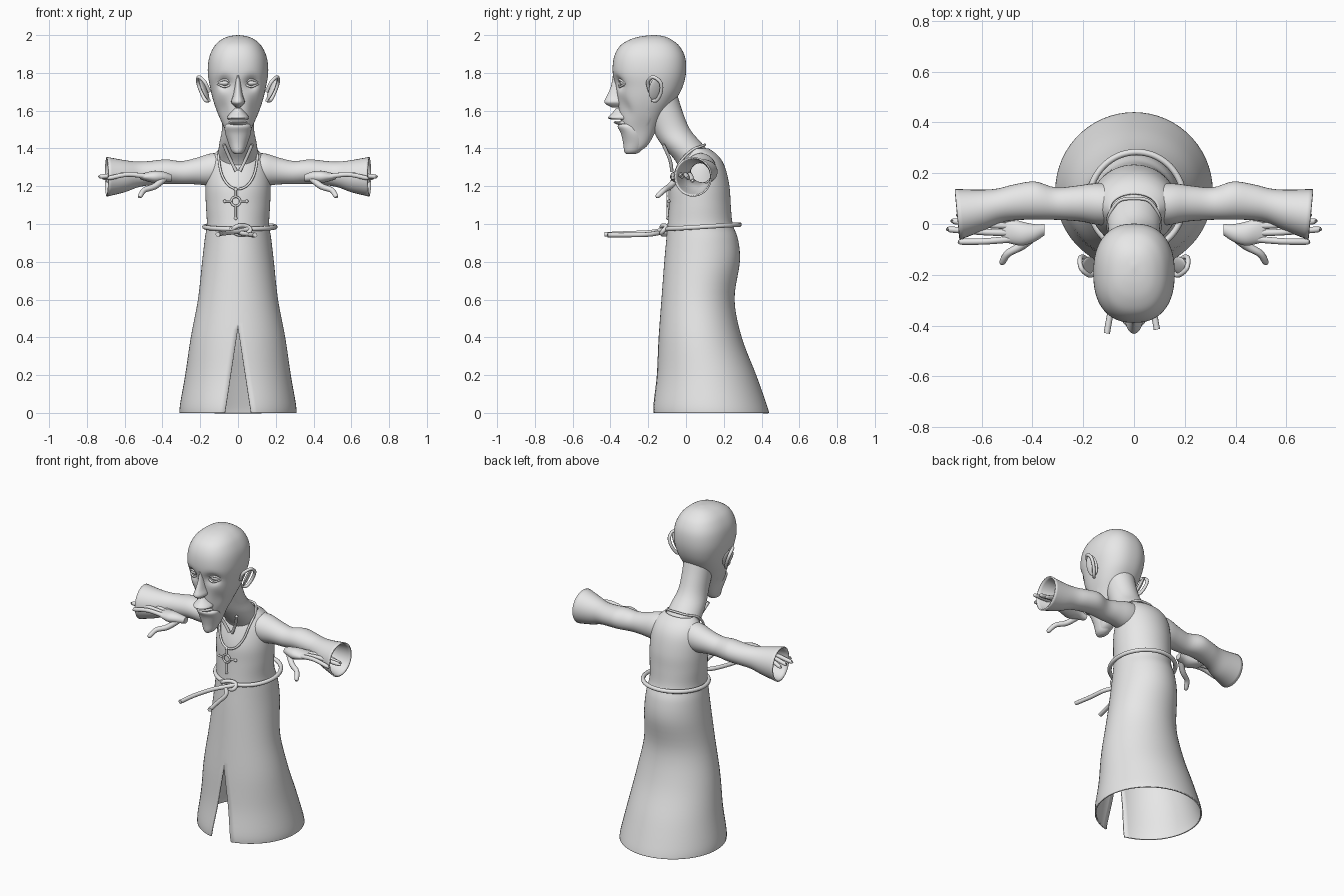
import bpy, bmesh, math
from math import sin, cos, pi, exp
from mathutils import Vector

if "Cube" in bpy.data.objects:
    bpy.data.objects.remove(bpy.data.objects["Cube"])

grey = bpy.data.materials.new("plain_grey")
grey.diffuse_color = (0.8, 0.8, 0.8, 1)
grey.use_nodes = True
grey.node_tree.nodes["Principled BSDF"].inputs["Base Color"].default_value = grey.diffuse_color


def smooth(keys, n=4, closed=False):
    """Catmull-Rom interpolation of key tuples."""
    out, m = [], len(keys)
    for i in range(m if closed else m - 1):
        pick = (lambda j: keys[j % m]) if closed else (lambda j: keys[min(max(j, 0), m - 1)])
        a, b, c, d = (pick(i + k) for k in (-1, 0, 1, 2))
        for s in range(n):
            t = s / n
            out.append(tuple(0.5 * (2 * q + (r - p) * t + (2 * p - 5 * q + 4 * r - u) * t * t
                                    + (3 * q - p - 3 * r + u) * t ** 3)
                             for p, q, r, u in zip(a, b, c, d)))
    return out if closed else out + [tuple(keys[-1])]


def finish(ob, angle=50):
    ob.data.materials.clear()
    ob.data.materials.append(grey)
    bpy.ops.object.select_all(action='DESELECT')
    ob.select_set(True)
    bpy.context.view_layer.objects.active = ob
    bpy.ops.object.shade_smooth_by_angle(angle=math.radians(angle))
    return ob


def loft(name, rings, closed=True, caps=(True, True), thick=0):
    """Skin a list of equal-length point rings."""
    bm = bmesh.new()
    rows = [[bm.verts.new(p) for p in r] for r in rings]
    n = len(rows[0])
    for a, b in zip(rows, rows[1:]):
        for i in range(n if closed else n - 1):
            j = (i + 1) % n
            bm.faces.new((a[i], a[j], b[j], b[i]))
    for on, row in zip(caps, (rows[0], rows[-1])):
        if on:
            bm.faces.new(row)
    bmesh.ops.remove_doubles(bm, verts=bm.verts, dist=0.0003)
    bmesh.ops.recalc_face_normals(bm, faces=bm.faces)
    me = bpy.data.meshes.new(name)
    bm.to_mesh(me)
    bm.free()
    ob = bpy.data.objects.new(name, me)
    bpy.context.collection.objects.link(ob)
    if thick:
        mod = ob.modifiers.new("thickness", 'SOLIDIFY')
        mod.thickness, mod.offset = thick, -1
    return finish(ob)


def power(v, e):
    return math.copysign(abs(v) ** e, v)


def level(z, hw, yf, yb, n=40, e=1.0, gap=0.0):
    """Horizontal ring from its half width, front y and back y."""
    out = []
    for i in range(n + (1 if gap is None or gap else 0)):
        a = -pi / 2 + 2 * pi * i / n
        out.append((hw * power(cos(a), e), (yf + yb) / 2 + (yb - yf) / 2 * power(sin(a), e), z))
    return out


def stack(name, keys, n=40, e=1.0, sub=4, **kw):
    return loft(name, [level(*k, n=n, e=e) for k in smooth(keys, sub)], **kw)


def tube(name, pts, r, closed=False, sub=5):
    """Round cord; points may carry a fourth value, a radius factor."""
    cu = bpy.data.curves.new(name, 'CURVE')
    cu.dimensions, cu.bevel_depth, cu.bevel_resolution = '3D', r, 3
    cu.use_fill_caps = True
    pts = smooth([tuple(p) if len(p) == 4 else (*p, 1) for p in pts], sub, closed)
    sp = cu.splines.new('POLY')
    sp.points.add(len(pts) - 1)
    for q, p in zip(sp.points, pts):
        q.co, q.radius = (*p[:3], 1), p[3]
    sp.use_cyclic_u = closed
    ob = bpy.data.objects.new(name, cu)
    bpy.context.collection.objects.link(ob)
    bpy.ops.object.select_all(action='DESELECT')
    ob.select_set(True)
    bpy.context.view_layer.objects.active = ob
    bpy.ops.object.convert(target='MESH')
    return finish(bpy.context.object)


def ball(name, loc, size, rot=(0, 0, 0)):
    bpy.ops.mesh.primitive_uv_sphere_add(segments=20, ring_count=12, location=loc, rotation=rot)
    ob = bpy.context.object
    ob.name, ob.scale = name, size
    return finish(ob)


# Robe: open shell with a tapering slit at the front hem
robe_keys = [(0, .31, -.18, .44), (.05, .306, -.178, .425), (.2, .28, -.157, .372),
             (.4, .25, -.145, .295), (.6, .212, -.13, .257), (.8, .19, -.115, .285),
             (.92, .176, -.104, .275), (1.0, .165, -.097, .247), (1.1, .17, -.09, .237),
             (1.2, .172, -.083, .23), (1.3, .162, -.05, .207), (1.36, .135, -.02, .172),
             (1.4, .095, 0, .12)]
rings = []
for z, hw, yf, yb in smooth(robe_keys, 5):
    gap = math.asin(min(1, max(0, .07 * (1 - z / .45)) / hw))
    ring = []
    for i in range(57):
        a = -pi / 2 + gap + (2 * pi - 2 * gap) * i / 56
        ring.append((hw * cos(a), (yf + yb) / 2 + (yb - yf) / 2 * sin(a), z))
    rings.append(ring)
loft("robe", rings, closed=False, caps=(False, False), thick=.008)

# Neck leaning forward
stack("neck", [(1.28, .09, -.03, .14), (1.34, .105, -.06, .15), (1.42, .1, -.13, .09),
               (1.5, .085, -.175, .022), (1.6, .085, -.21, -.02), (1.7, .09, -.22, -.05)])

# Head with pressed-in eye sockets and hollow cheeks
head_keys = [(1.37, .012, -.315, -.275), (1.385, .03, -.322, -.245), (1.42, .045, -.325, -.2),
             (1.5, .07, -.335, -.155), (1.58, .105, -.352, -.11), (1.65, .13, -.36, -.06),
             (1.72, .147, -.37, -.02), (1.8, .16, -.388, 0), (1.88, .153, -.382, -.004),
             (1.94, .126, -.352, -.033), (1.975, .09, -.3, -.075), (1.993, .05, -.24, -.115),
             (2.0, .006, -.175, -.16)]
rings = []
for k in smooth(head_keys, 5):
    ring = []
    for x, y, z in level(*k, n=72, e=.85):
        if y < -.2:
            y += .035 * exp(-((abs(x) - .072) / .032) ** 2 - ((z - 1.745) / .03) ** 2)
            y += .02 * exp(-((abs(x) - .085) / .03) ** 2 - ((z - 1.6) / .06) ** 2)
        ring.append((x, y, z))
    rings.append(ring)
loft("head", rings)

# Nose, lips and beard
stack("nose", [(1.79, .014, -.387, -.3), (1.73, .018, -.397, -.3), (1.68, .026, -.418, -.3),
               (1.65, .036, -.432, -.3), (1.635, .03, -.425, -.3), (1.618, .012, -.395, -.3)], n=20)
stack("upper_lip", [(1.615, .02, -.37, -.27), (1.59, .04, -.388, -.27), (1.57, .055, -.408, -.27),
                    (1.56, .056, -.412, -.27), (1.552, .05, -.39, -.27)], n=28)
stack("lower_lip", [(1.545, .045, -.372, -.25), (1.538, .052, -.385, -.25),
                    (1.525, .05, -.36, -.25)], n=28)
stack("beard", [(1.53, .06, -.352, -.25), (1.515, .07, -.362, -.24), (1.48, .068, -.345, -.22),
                (1.43, .052, -.333, -.21), (1.385, .034, -.327, -.24), (1.37, .014, -.315, -.27)], n=28)

for s, side in ((1, "left"), (-1, "right")):
    # Eyes with lids
    ball(side + "_eye", (s * .07, -.325, 1.747), (.036, .025, .017))
    for dz, part in ((.019, "upper"), (-.019, "lower")):
        tube(f"{side}_{part}_eyelid", [(s * .03, -.347, 1.745), (s * .07, -.352, 1.745 + dz),
                                       (s * .112, -.318, 1.745)], .006)
    # Ears: flared shell, rim and lobe
    ball(side + "_ear", (s * .18, -.163, 1.715), (.011, .036, .064), (0, s * .4, s * .35))
    tube(side + "_ear_rim", [(s * .152, -.19, 1.70), (s * .175, -.202, 1.75), (s * .207, -.175, 1.778),
                             (s * .212, -.135, 1.75), (s * .195, -.132, 1.70),
                             (s * .172, -.155, 1.655), (s * .152, -.178, 1.655)], .0095)

    # Sleeve: bulging at the elbow, flaring at the open cuff
    sleeve = [(.04, .08, .075, 1.29, .085), (.14, .078, .082, 1.288, .086), (.22, .08, .07, 1.28, .07),
              (.3, .08, .064, 1.272, .061), (.38, .092, .075, 1.277, .065), (.46, .086, .07, 1.27, .064),
              (.53, .073, .066, 1.262, .068), (.6, .055, .08, 1.253, .085), (.695, .038, .1, 1.25, .105)]
    loft(side + "_sleeve",
         [[(s * (x + .01 * cos(t)), y + ry * cos(t), z + rz * sin(t))
           for t in (2 * pi * i / 32 for i in range(32))]
          for x, y, ry, z, rz in smooth(sleeve, 4)], caps=(True, False), thick=.008)

    # Hand: flat palm, four fingers and a drooping thumb
    palm = [(.352, -.022, .022, 1.243, .018), (.39, -.035, .034, 1.25, .026),
            (.44, -.038, .047, 1.25, .032), (.49, -.026, .05, 1.25, .022), (.52, -.02, .046, 1.25, .012)]
    loft(side + "_palm",
         [[(s * x, y + ry * cos(t), z + rz * sin(t)) for t in (2 * pi * i / 20 for i in range(20))]
          for x, y, ry, z, rz in smooth(palm, 4)])
    fingers = [(-.058, .69, -.07, 1.245), (-.035, .732, -.022, 1.252),
               (-.008, .715, .01, 1.245), (.015, .695, .034, 1.232)]
    for i, (y0, x1, y1, z1) in enumerate(fingers):
        tube(f"{side}_finger_{i + 1}",
             [(s * .47, y0, 1.25, 1.1), (s * .58, (y0 + y1) / 2 - .004, 1.262, 1),
              (s * (x1 - .015), y1, z1, .95), (s * x1, y1, z1, .45)], .0125)
    tube(side + "_thumb", [(s * .39, -.045, 1.24, 1.2), (s * .44, -.085, 1.2, 1.15),
                           (s * .495, -.115, 1.18, 1), (s * .517, -.148, 1.15, .9),
                           (s * .522, -.158, 1.142, .4)], .0145)
    # Collarbone folds at the throat
    tube(side + "_throat_fold", [(s * .075, -.12, 1.42), (s * .04, -.085, 1.34),
                                 (s * .01, -.075, 1.28)], .009)

# Necklace with a cross pendant
tube("necklace", [(0, -.094, 1.185), (.05, -.085, 1.205), (.085, -.062, 1.26), (.1, -.03, 1.33),
                  (.1, .03, 1.39), (.06, .09, 1.415), (0, .1, 1.42), (-.06, .09, 1.415),
                  (-.1, .03, 1.39), (-.1, -.03, 1.33), (-.085, -.062, 1.26), (-.05, -.085, 1.205)],
     .0065, closed=True)
cx, cy, cz = -.012, -.098, 1.12
tube("pendant_ring", [(cx + .024 * cos(t), cy, cz + .024 * sin(t))
                      for t in (pi * i / 4 for i in range(8))], .006, closed=True)
for dx, dz, length in ((1, 0, .058), (-1, 0, .058), (0, 1, .062), (0, -1, .09)):
    tube("pendant_arm", [(cx + dx * .02, cy, cz + dz * .02),
                         (cx + dx * length, cy + abs(dx) * .008, cz + dz * length)], .006)
    ball("pendant_tip", (cx + dx * length, cy + abs(dx) * .008, cz + dz * length), (.009, .007, .009))

# Rope belt, its knot and two loose ends
tube("rope_belt", [(.01 + .187 * cos(t), .088 + .195 * sin(t), .985 + .012 * sin(t))
                   for t in (pi * i / 8 for i in range(16))], .0125, closed=True)
tube("rope_knot", [(.02 + .045 * cos(t), -.117 + .012 * sin(2 * t), .968 + .024 * sin(t))
                   for t in (pi * i / 5 for i in range(10))], .0115, closed=True)
tube("long_rope_end", [(.06, -.108, .975), (.02, -.135, .965), (-.04, -.2, .955),
                       (-.085, -.32, .95), (-.107, -.43, .945)], .0125)
tube("short_rope_end", [(-.04, -.108, .975), (.01, -.14, .955), (.055, -.2, .945),
                        (.07, -.3, .942), (.09, -.415, .942)], .0125)
